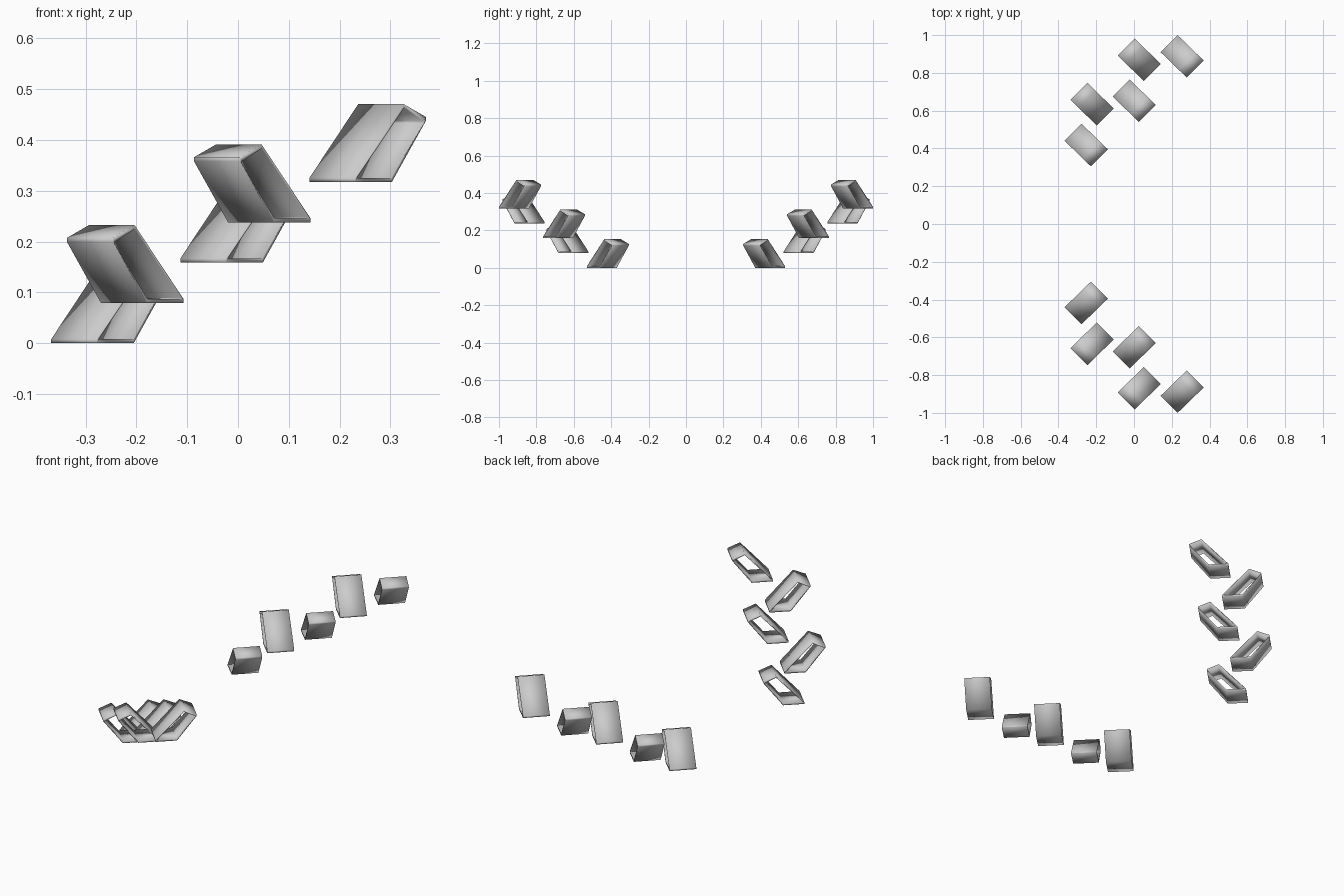
import bpy
import bmesh
from mathutils import Vector

cube = bpy.data.objects.get("Cube")
if cube:
    bpy.data.objects.remove(cube, do_unlink=True)

grey = bpy.data.materials.new("light_grey")
grey.use_nodes = True
color = (0.6, 0.6, 0.6, 1)
grey.diffuse_color = color
grey.node_tree.nodes["Principled BSDF"].inputs["Base Color"].default_value = color

# Leaning frame profile: fraction along its length, height
OUTER = [(0, 0), (0, .008), (.69, .153), (1, .128), (1, .12), (.52, 0)]
INNER = [(.03, .008), (.035, .01), (.69, .145), (.97, .12), (.965, .115), (.51, .008)]
LENGTH = Vector((.139, .135, 0))
WIDTH = Vector((.09, -.09, 0))


def add_frame(name, center, turn, side):
    """Open-ended leaning tube; turn reverses its lean, side mirrors it in y."""
    bm = bmesh.new()

    def ring(profile, end):
        verts = []
        for along, height in profile:
            p = (LENGTH * (along - .5) + WIDTH * end) * turn
            p += Vector((0, 0, height)) + center
            p.y *= side
            verts.append(bm.verts.new(p))
        return verts

    loops = [ring(OUTER, -.5), ring(OUTER, .5), ring(INNER, .5), ring(INNER, -.5)]
    count = len(OUTER)
    for k in range(4):
        a, b = loops[k], loops[(k + 1) % 4]
        for i in range(count):
            j = (i + 1) % count
            bm.faces.new((a[i], a[j], b[j], b[i]))
    bmesh.ops.recalc_face_normals(bm, faces=bm.faces)
    for face in bm.faces:
        face.smooth = True
    mesh = bpy.data.meshes.new(name)
    bm.to_mesh(mesh)
    bm.free()
    mesh.materials.append(grey)
    bpy.context.collection.objects.link(bpy.data.objects.new(name, mesh))


# Two mirrored rising rows of frames, alternating in lean
for side, label in ((1, "front"), (-1, "back")):
    for i in range(5):
        if i % 2 == 0:
            x, y, turn = -.253 + .127 * i, -.418 - .1174 * i, 1
        else:
            x, y, turn = -.347 + .125 * i, -.517 - .1174 * i, -1
        add_frame(f"{label}_frame_{i + 1}", Vector((x, y, .0793 * i)), turn, side)
